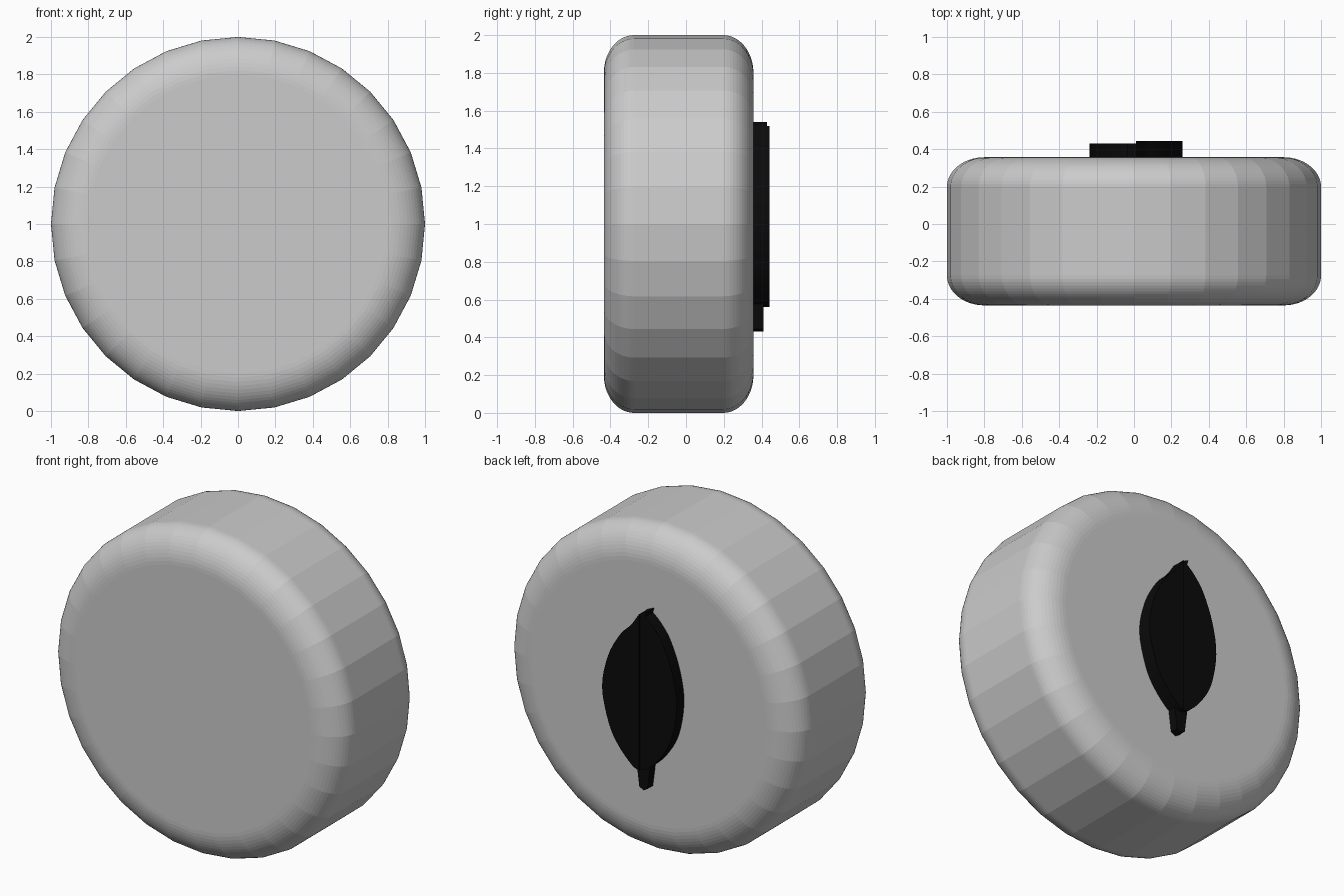
import bpy, bmesh, math

if "Cube" in bpy.data.objects:
    bpy.data.objects.remove(bpy.data.objects["Cube"])

SIDES, SEGS = 32, 14
Y_FRONT, Y_BACK = -0.435, 0.357
BEVEL_R, BEVEL_Y = 0.2, 0.16


def finish(name, bm, mat=None):
    bmesh.ops.recalc_face_normals(bm, faces=bm.faces)
    me = bpy.data.meshes.new(name)
    bm.to_mesh(me)
    bm.free()
    ob = bpy.data.objects.new(name, me)
    bpy.context.collection.objects.link(ob)
    if mat:
        me.materials.append(mat)
    return ob


# Disc body: faceted 32-sided drum with rounded rims
corner = [(1 - BEVEL_R + BEVEL_R * math.sin(i / SEGS * math.pi / 2),
           BEVEL_Y * (1 - math.cos(i / SEGS * math.pi / 2))) for i in range(SEGS + 1)]
profile = [(r, Y_FRONT + d) for r, d in corner] + [(r, Y_BACK - d) for r, d in reversed(corner)]
bm = bmesh.new()
rings = []
for r, y in profile:
    rings.append([bm.verts.new((r * math.sin(a), y, 1 + r * math.cos(a)))
                  for a in (2 * math.pi * k / SIDES for k in range(SIDES))])
for a, b in zip(rings, rings[1:]):
    for k in range(SIDES):
        n = (k + 1) % SIDES
        bm.faces.new((a[k], a[n], b[n], b[k]))
bm.faces.new(rings[0])
bm.faces.new(rings[-1])
finish("disc_body", bm)

black = bpy.data.materials.new("black")
black.diffuse_color = (0.003, 0.003, 0.003, 1)
black.use_nodes = True
black.node_tree.nodes["Principled BSDF"].inputs["Base Color"].default_value = black.diffuse_color


def smooth_path(pts, steps=4):
    """Catmull-Rom curve through the points."""
    p = [pts[0]] + pts + [pts[-1]]
    out = []
    for i in range(1, len(p) - 2):
        for s in range(steps):
            t = s / steps
            out.append(tuple(0.5 * (2 * b + (c - a) * t + (2 * a - 5 * b + 4 * c - d) * t * t
                                    + (3 * b - a - 3 * c + d) * t ** 3)
                             for a, b, c, d in zip(*p[i - 1:i + 3])))
    return out + [pts[-1]]


def slab(name, outline, y_top):
    """Flat plate standing on the back face."""
    bm = bmesh.new()
    f = bm.faces.new([bm.verts.new((x, Y_BACK - 0.02, z)) for x, z in outline])
    ext = bmesh.ops.extrude_face_region(bm, geom=[f])["geom"]
    for v in ext:
        if isinstance(v, bmesh.types.BMVert):
            v.co.y = y_top
    bmesh.ops.triangulate(bm, faces=[f for f in bm.faces if len(f.verts) > 4])
    finish(name, bm, black)


# Leaf halves, split along the midrib
slab("leaf_half_a", smooth_path([(0.01, 0.56), (0.06, 0.585), (0.15, 0.68), (0.215, 0.8),
                                 (0.26, 1.01), (0.22, 1.21), (0.14, 1.36), (0.065, 1.44),
                                 (0.03, 1.49), (0.01, 1.52)]), 0.443)
slab("leaf_half_b", smooth_path([(0.01, 0.56), (-0.04, 0.58), (-0.12, 0.66), (-0.2, 0.8),
                                 (-0.237, 1.01), (-0.21, 1.2), (-0.145, 1.37), (-0.08, 1.46),
                                 (-0.025, 1.51)]) + [(-0.035, 1.54), (0.01, 1.52)], 0.43)

# Stem
slab("leaf_stem", [(-0.045, 0.6), (-0.025, 0.445), (0.0, 0.43), (0.03, 0.445), (0.05, 0.6)], 0.41)
